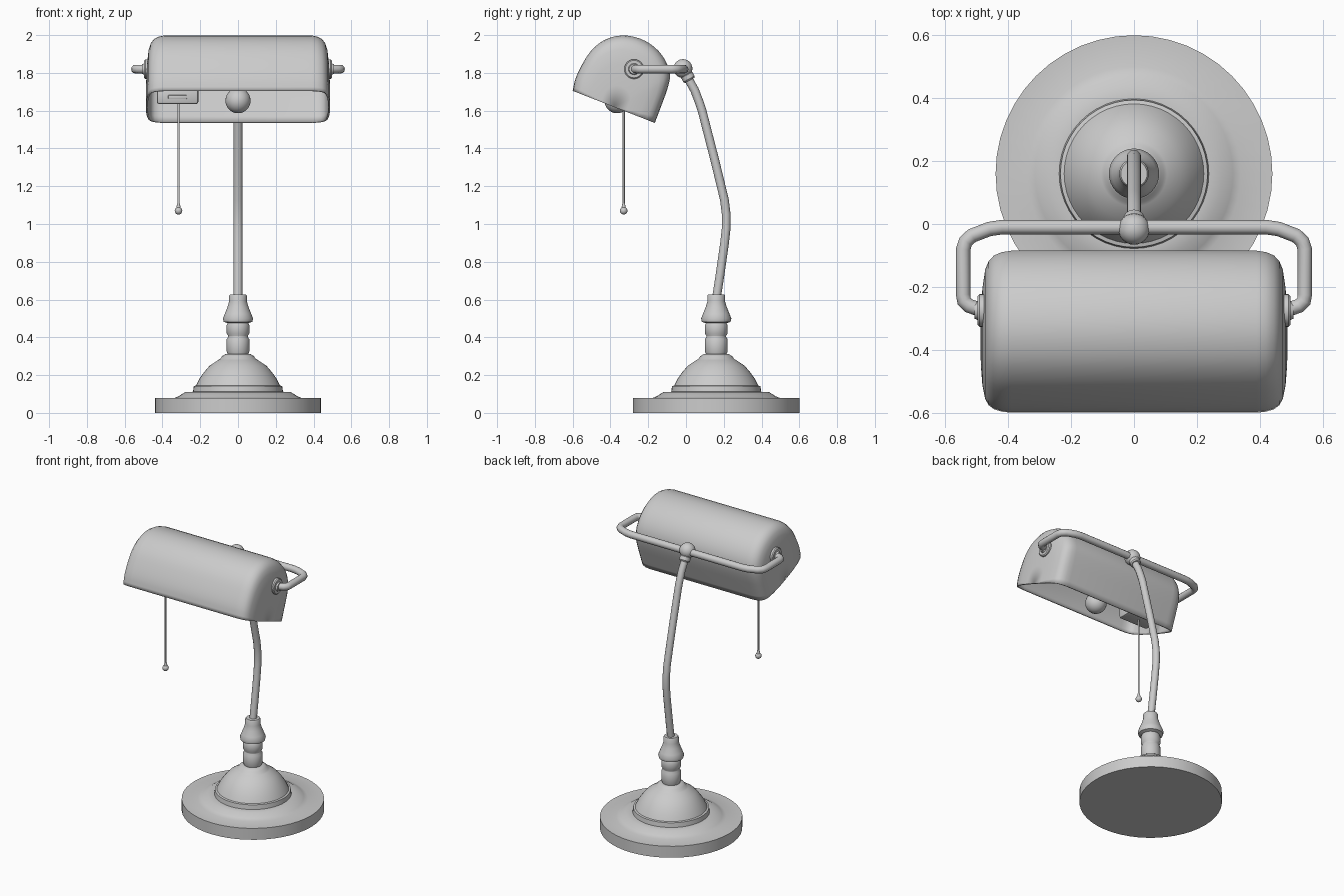
import bpy, bmesh, math
from mathutils import Vector

if "Cube" in bpy.data.objects:
    bpy.data.objects.remove(bpy.data.objects["Cube"])


def finish(name, bm, angle=35):
    bmesh.ops.remove_doubles(bm, verts=bm.verts, dist=1e-5)
    bmesh.ops.recalc_face_normals(bm, faces=bm.faces)
    me = bpy.data.meshes.new(name)
    bm.to_mesh(me)
    bm.free()
    ob = bpy.data.objects.new(name, me)
    bpy.context.collection.objects.link(ob)
    smooth(ob, angle)
    return ob


def smooth(ob, angle=35):
    bpy.ops.object.select_all(action='DESELECT')
    ob.select_set(True)
    bpy.context.view_layer.objects.active = ob
    bpy.ops.object.shade_smooth_by_angle(angle=math.radians(angle))


def grid(bm, rows):
    vs = [[bm.verts.new(p) for p in r] for r in rows]
    for a, b in zip(vs, vs[1:]):
        for i in range(len(a) - 1):
            bm.faces.new((a[i], a[i + 1], b[i + 1], b[i]))


def lathe(name, profile, loc, axis=(0, 0, 1), n=40, angle=35):
    """Revolve (radius, height) points around an axis through loc."""
    q = Vector((0, 0, 1)).rotation_difference(Vector(axis))
    bm = bmesh.new()
    rows = []
    for r, h in profile:
        rows.append([Vector(loc) + q @ Vector((r * math.cos(2 * math.pi * i / n),
                                               r * math.sin(2 * math.pi * i / n), h))
                     for i in range(n + 1)])
    grid(bm, rows)
    # collapsed rings at the poles leave degenerate faces
    bmesh.ops.dissolve_degenerate(bm, dist=1e-6, edges=bm.edges)
    return finish(name, bm, angle)


def ball(name, loc, r, seg=24):
    prof = [(r * math.sin(math.pi * i / 12), -r * math.cos(math.pi * i / 12)) for i in range(13)]
    return lathe(name, prof, loc, n=seg, angle=60)


def tube(name, pts, r, res=4):
    cu = bpy.data.curves.new(name, 'CURVE')
    cu.dimensions = '3D'
    cu.bevel_depth, cu.bevel_resolution, cu.use_fill_caps = r, res, True
    sp = cu.splines.new('POLY')
    sp.points.add(len(pts) - 1)
    for p, c in zip(sp.points, pts):
        p.co = (*c, 1)
    ob = bpy.data.objects.new(name, cu)
    bpy.context.collection.objects.link(ob)
    bpy.ops.object.select_all(action='DESELECT')
    ob.select_set(True)
    bpy.context.view_layer.objects.active = ob
    bpy.ops.object.convert(target='MESH')
    smooth(bpy.context.view_layer.objects.active, 50)


def refine(p, k=3):
    """Catmull-Rom refinement of a 2D point list."""
    p = [Vector(a) for a in p]
    p = [2 * p[0] - p[1]] + p + [2 * p[-1] - p[-2]]
    out = []
    for a, b, c, d in zip(p, p[1:], p[2:], p[3:]):
        for j in range(k):
            t = j / k
            out.append(0.5 * (2 * b + (c - a) * t + (2 * a - 5 * b + 4 * c - d) * t * t
                              + (3 * b - a - 3 * c + d) * t ** 3))
    return out + [p[-2]]


# stepped round base with dome
Y = 0.16
lathe("base", [(0, 0), (0.44, 0), (0.44, 0.078), (0.34, 0.078), (0.315, 0.088), (0.28, 0.11),
               (0.238, 0.112), (0.234, 0.142), (0.222, 0.145), (0.205, 0.18), (0.18, 0.215),
               (0.15, 0.25), (0.105, 0.28), (0.095, 0.285), (0.085, 0.3), (0.065, 0.312),
               (0, 0.312)], (0, Y, 0), n=48)

# turned neck
lathe("neck", [(0, 0.3), (0.05, 0.3), (0.06, 0.325), (0.06, 0.39), (0.052, 0.403), (0.052, 0.408),
               (0.06, 0.42), (0.06, 0.465), (0.055, 0.475), (0.076, 0.482), (0.08, 0.5),
               (0.07, 0.525), (0.056, 0.56), (0.047, 0.59), (0.047, 0.62), (0.042, 0.628),
               (0, 0.628)], (0, Y, 0), n=32)

# curved stem
stem = [(0.16, 0.6), (0.18, 0.73), (0.203, 0.89), (0.213, 0.98), (0.213, 1.05), (0.203, 1.13),
        (0.152, 1.34), (0.085, 1.6), (0.072, 1.64), (0.045, 1.71), (0.0, 1.79)]
tube("stem", [(0, y, z) for y, z in stem], 0.023)

# swivel ball and its collar
ball("swivel_ball", (0, -0.016, 1.823), 0.05)
lathe("swivel_collar", [(0, -0.02), (0.028, -0.02), (0.034, -0.012), (0.034, 0.012), (0.028, 0.02),
                        (0, 0.02)], (0, 0.01, 1.778), (0, -0.48, 0.88), n=24)

# yoke arm holding the shade at both ends
half = [(0.42, -0.01), (0.46, -0.016), (0.515, -0.037), (0.535, -0.055), (0.543, -0.08),
        (0.543, -0.225), (0.54, -0.245), (0.525, -0.26), (0.48, -0.275)]
path = [(-x, y) for x, y in reversed(half)] + half
tube("yoke_arm", [(x, y, 1.82) for x, y in path], 0.023)
for s, side in ((-1, "left"), (1, "right")):
    lathe("pivot_washer_" + side, [(0, -0.02), (0.052, -0.02), (0.052, 0.006), (0.046, 0.012),
                                   (0.03, 0.012), (0.026, 0.022), (0, 0.022)],
          (s * 0.485, -0.275, 1.82), (s, 0, 0), n=24)

# shade: cross-section shrinks towards the rim plane at each rounded end
section = refine([(-0.6, 1.705), (-0.585, 1.77), (-0.55, 1.845), (-0.5, 1.92), (-0.43, 1.975),
                  (-0.34, 1.998), (-0.245, 1.982), (-0.165, 1.935), (-0.11, 1.867),
                  (-0.085, 1.79), (-0.097, 1.72), (-0.128, 1.633), (-0.165, 1.535)])
mid = Vector((-0.3825, 1.62))
ends = [(0.39, 1), (0.42, 0.985), (0.445, 0.95), (0.462, 0.89), (0.473, 0.8), (0.482, 0.6),
        (0.487, 0.3), (0.488, 0)]
stations = [(-x, s) for x, s in reversed(ends)] + ends
bm = bmesh.new()
grid(bm, [[(x, *(mid + (p - mid) * s)) for p in section] for x, s in stations])
bmesh.ops.dissolve_degenerate(bm, dist=1e-6, edges=bm.edges)
shade = finish("shade", bm, 50)
mod = shade.modifiers.new("thickness", 'SOLIDIFY')
mod.thickness, mod.offset = 0.01, -1

# bulb with neck and socket reaching the inside of the shade
up = Vector((0, 0.364, 0.931))
R = 0.067
bulb = [(R * math.sin(a * math.pi / 12), -R * math.cos(a * math.pi / 12)) for a in range(10)]
lathe("bulb", bulb + [(0.036, 0.075), (0.034, 0.12), (0, 0.12)], (0, -0.365, 1.653), up, n=24, angle=60)
lathe("bulb_socket", [(0, 0.11), (0.042, 0.11), (0.042, 0.24), (0.025, 0.25), (0.025, 0.325),
                      (0, 0.325)], (0, -0.365, 1.653), up, n=24)

# switch box under the shade, with a small slot plate
def box(name, loc, size, bevel):
    bm = bmesh.new()
    bmesh.ops.create_cube(bm, size=1)
    for v in bm.verts:
        v.co = Vector(loc) + Vector(a * b for a, b in zip(v.co, size))
    bmesh.ops.bevel(bm, geom=bm.edges[:], offset=bevel, segments=2, affect='EDGES', profile=0.5)
    finish(name, bm)

box("switch_box", (-0.32, -0.33, 1.675), (0.22, 0.13, 0.08), 0.012)
box("switch_plate", (-0.32, -0.395, 1.672), (0.1, 0.012, 0.02), 0.003)

# pull cord with end bead
tube("pull_cord", [(-0.315, -0.33, 1.64), (-0.315, -0.33, 1.07)], 0.006, 2)
ball("pull_bead", (-0.315, -0.33, 1.07), 0.02, 16)
lathe("pull_bead_cap", [(0, 0), (0.012, 0), (0.007, 0.025), (0, 0.025)], (-0.315, -0.33, 1.083), n=16)
